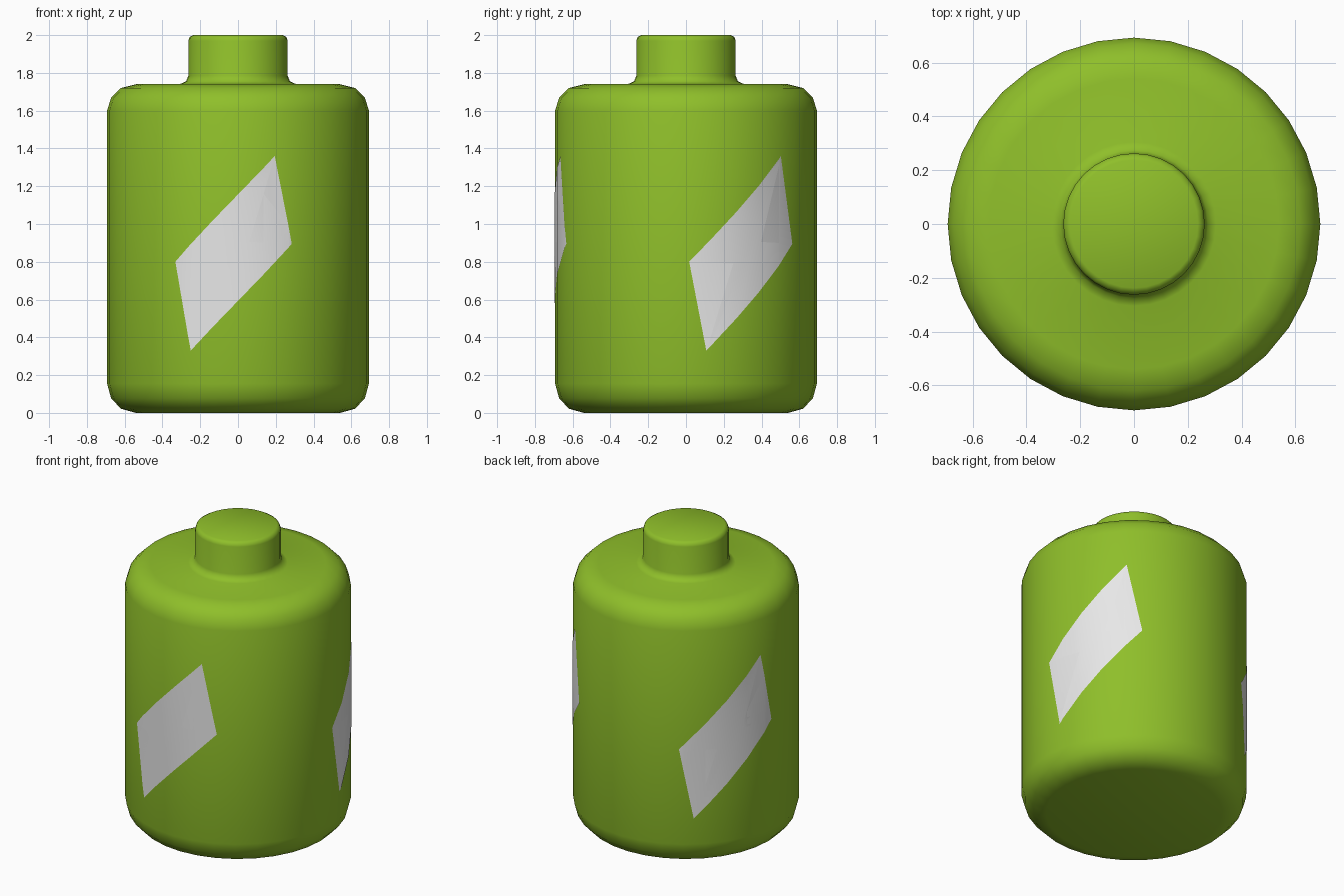
import bpy, bmesh, math
from mathutils import Vector

if "Cube" in bpy.data.objects:
    bpy.data.objects.remove(bpy.data.objects["Cube"])

SIDES = 32
RADIUS = 0.693
STEP = 2 * math.pi / SIDES


def material(name, rgb):
    m = bpy.data.materials.new(name)
    m.diffuse_color = (*rgb, 1)
    m.use_nodes = True
    m.node_tree.nodes["Principled BSDF"].inputs["Base Color"].default_value = m.diffuse_color
    return m


def finish(bm, name, mat):
    mesh = bpy.data.meshes.new(name)
    for f in bm.faces:
        f.smooth = True
    bm.to_mesh(mesh)
    bm.free()
    mesh.materials.append(mat)
    ob = bpy.data.objects.new(name, mesh)
    bpy.context.collection.objects.link(ob)
    return ob


green = material("leaf green", (0.275, 0.521, 0.023))
white = material("soft white", (0.87, 0.87, 0.87))

# Battery shell: one lathed profile with rounded rims and a terminal knob
profile = [(0.54, 0.0), (0.62, 0.022), (0.672, 0.078), (RADIUS, 0.155),
           (RADIUS, 1.60), (0.672, 1.668), (0.62, 1.72), (0.54, 1.74),
           (0.305, 1.742), (0.275, 1.755), (0.263, 1.785),
           (0.263, 1.97), (0.256, 1.99), (0.238, 2.0)]
bm = bmesh.new()
rings = [[bm.verts.new((r * math.cos(i * STEP), r * math.sin(i * STEP), z))
          for i in range(SIDES)] for r, z in profile]
for low, high in zip(rings, rings[1:]):
    for i in range(SIDES):
        j = (i + 1) % SIDES
        bm.faces.new((low[i], low[j], high[j], high[i]))
bm.faces.new(rings[0][::-1])
bm.faces.new(rings[-1])
finish(bm, "battery_shell", green)

# Lightning bolt outline: angle in degrees from its centre, height
bolt = [(16.3, 1.36), (4.9, 0.905), (24.2, 0.895),
        (-21.1, 0.33), (-8.9, 0.79), (-28.6, 0.80)]


def add_bolt(name, centre):
    """Flat bolt cut at every shell facet, then wrapped onto the shell."""
    bm = bmesh.new()
    bm.faces.new([bm.verts.new((math.radians(centre + a), 0, z)) for a, z in bolt])
    bmesh.ops.triangulate(bm, faces=bm.faces[:])
    for i in range(-SIDES, SIDES):
        bmesh.ops.bisect_plane(bm, geom=bm.verts[:] + bm.edges[:] + bm.faces[:],
                               plane_co=(i * STEP, 0, 0), plane_no=(1, 0, 0))
    for v in bm.verts:
        a, z = v.co.x, v.co.z
        off = a % STEP - STEP / 2
        r = RADIUS * math.cos(STEP / 2) / math.cos(off) + 0.003
        v.co = Vector((r * math.cos(a), r * math.sin(a), z))
    bm.normal_update()
    for f in bm.faces:
        c = f.calc_center_median()
        if f.normal.x * c.x + f.normal.y * c.y < 0:
            f.normal_flip()
    finish(bm, name, white)


# Three bolts spaced evenly around the shell
for k, centre in enumerate((-90, 30, 150)):
    add_bolt(f"lightning_bolt_{k + 1}", centre)
